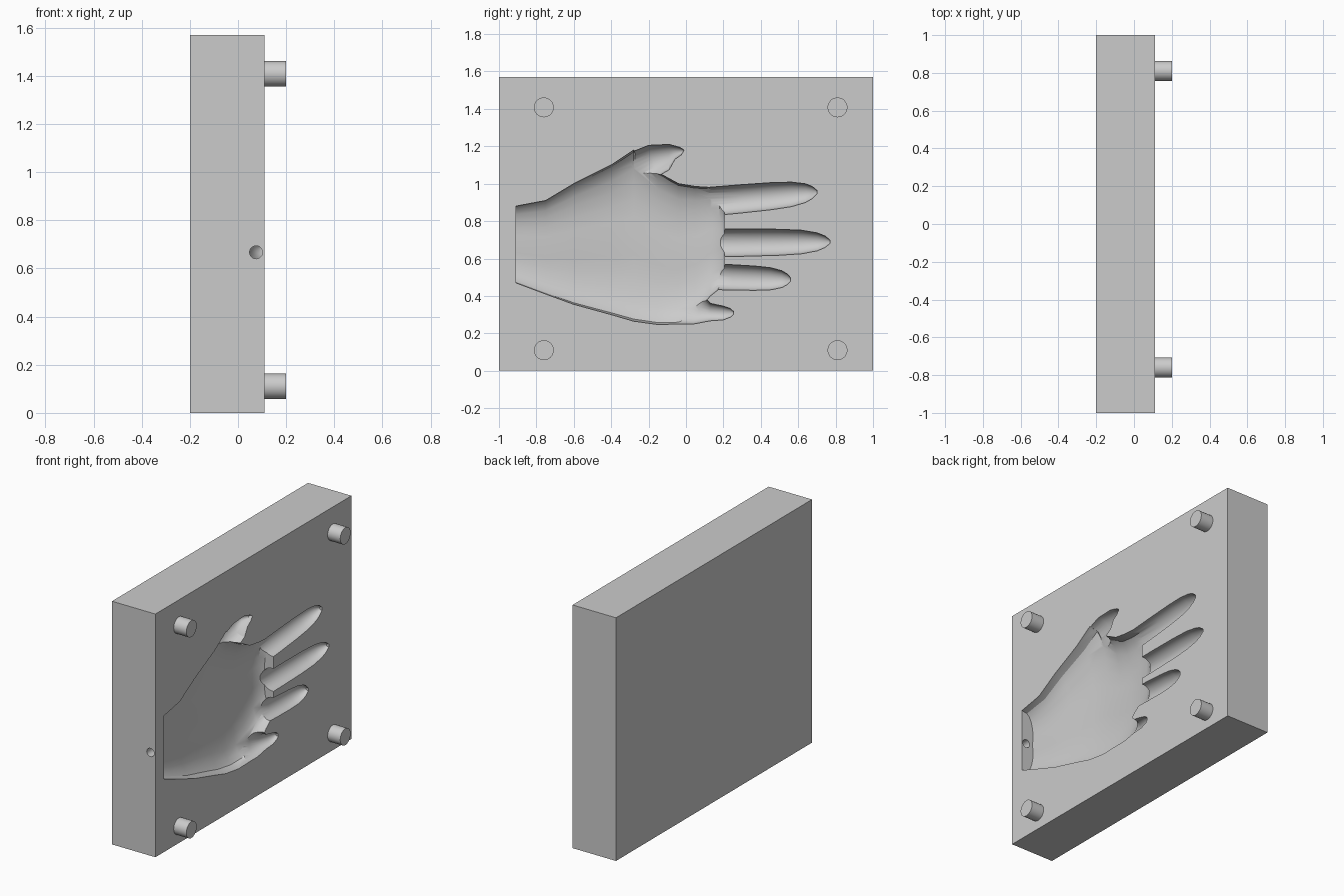
import bpy, bmesh, math
from mathutils import Vector

cube = bpy.data.objects.get("Cube")
if cube:
    bpy.data.objects.remove(cube)

FACE = 0.11      # x of the parting face
BACK = -0.2
HEIGHT = 1.57

grey = bpy.data.materials.new("plain_grey")
grey.use_nodes = True
grey.diffuse_color = (0.6, 0.6, 0.6, 1)
grey.node_tree.nodes["Principled BSDF"].inputs["Base Color"].default_value = (0.6, 0.6, 0.6, 1)


def add_object(name, bm):
    bmesh.ops.recalc_face_normals(bm, faces=bm.faces)
    mesh = bpy.data.meshes.new(name)
    bm.to_mesh(mesh)
    bm.free()
    mesh.materials.append(grey)
    obj = bpy.data.objects.new(name, mesh)
    bpy.context.collection.objects.link(obj)
    return obj


def activate(obj):
    bpy.ops.object.select_all(action='DESELECT')
    obj.select_set(True)
    bpy.context.view_layer.objects.active = obj


def cylinder(name, radius, start, end, sides=32):
    start, end = Vector(start), Vector(end)
    axis = end - start
    bm = bmesh.new()
    bmesh.ops.create_cone(bm, cap_ends=True, segments=sides, radius1=radius,
                          radius2=radius, depth=axis.length)
    bmesh.ops.rotate(bm, verts=bm.verts, matrix=axis.to_track_quat('Z', 'Y').to_matrix())
    bmesh.ops.translate(bm, verts=bm.verts, vec=(start + end) / 2)
    return add_object(name, bm)


def scoop(name, stations, power=1.0, hollow=0.0, steps=14):
    """Loft a half-round cutter through (low y, low z, high y, high z, depth)."""
    bm = bmesh.new()
    rings = []
    for y0, z0, y1, z1, depth in stations:
        low, high = Vector((0, y0, z0)), Vector((0, y1, z1))
        ring = [bm.verts.new((FACE + 0.05, y0, z0))]
        for i in range(steps + 1):
            a = math.pi * i / steps
            t = (1 - math.cos(a)) / 2
            bowl = max(math.sin(a), 0) ** power
            bowl *= 1 - hollow * math.exp(-((t - 0.5) / 0.15) ** 2)
            p = low.lerp(high, t)
            p.x = FACE - 0.008 - depth * bowl
            ring.append(bm.verts.new(p))
        ring.append(bm.verts.new((FACE + 0.05, y1, z1)))
        rings.append(ring)
    for a, b in zip(rings, rings[1:]):
        for i in range(len(a)):
            j = (i + 1) % len(a)
            bm.faces.new((a[i], a[j], b[j], b[i]))
    bm.faces.new(rings[0])
    bm.faces.new(rings[-1])
    bmesh.ops.triangulate(bm, faces=[f for f in bm.faces if len(f.verts) == 4])
    return add_object(name, bm)


def finger(name, base, tip, base_z, tip_z, base_half, depth):
    """Straight finger with a rounded, tapering end."""
    shape = ((0, 1), (0.35, 0.98), (0.6, 0.94), (0.78, 0.85),
             (0.9, 0.65), (0.96, 0.42), (1, 0.12))
    rows = []
    for t, w in shape:
        y, z = base + (tip - base) * t, base_z + (tip_z - base_z) * t
        rows.append((y, z - base_half * w, y, z + base_half * w, depth * w))
    return scoop(name, rows)


# Mould block
bm = bmesh.new()
bmesh.ops.create_cube(bm, size=1)
bmesh.ops.scale(bm, verts=bm.verts, vec=(FACE - BACK, 2, HEIGHT))
bmesh.ops.translate(bm, verts=bm.verts, vec=((FACE + BACK) / 2, 0, HEIGHT / 2))
block = add_object("mould_block", bm)

# Palm hollow: y, lower z, upper z, depth
palm = ((-0.91, 0.47, 0.88, 0.085), (-0.75, 0.41, 0.91, 0.095),
        (-0.6, 0.355, 1.0, 0.11), (-0.4, 0.30, 1.1, 0.13),
        (-0.28, 0.265, 1.18, 0.135), (-0.15, 0.247, 1.06, 0.13),
        (-0.04, 0.25, 1.0, 0.125), (0.05, 0.3, 0.985, 0.115),
        (0.13, 0.4, 0.98, 0.1), (0.18, 0.44, 0.97, 0.085), (0.205, 0.5, 0.88, 0.06))
cutters = [scoop("palm_cutter", [(y, a, y, b, d) for y, a, b, d in palm], 0.65, 0.1)]

# Thumb and little finger hollows
cutters.append(scoop("thumb_cutter", (
    (-0.27, 0.93, -0.3, 1.165, 0.1), (-0.15, 1.04, -0.2, 1.205, 0.085),
    (-0.09, 1.075, -0.09, 1.21, 0.07), (-0.06, 1.13, -0.035, 1.195, 0.045),
    (-0.025, 1.155, -0.01, 1.18, 0.015))))
cutters.append(scoop("little_finger_cutter", (
    (-0.1, 0.25, -0.06, 0.5, 0.08), (0.04, 0.25, 0.1, 0.395, 0.07),
    (0.13, 0.267, 0.13, 0.36, 0.05), (0.2, 0.272, 0.2, 0.345, 0.035),
    (0.24, 0.288, 0.235, 0.333, 0.02), (0.253, 0.302, 0.253, 0.318, 0.008))))

# Three long finger hollows
cutters.append(finger("index_cutter", 0.08, 0.70, 0.9, 0.955, 0.077, 0.075))
cutters.append(finger("middle_cutter", 0.08, 0.77, 0.682, 0.69, 0.074, 0.075))
cutters.append(finger("ring_cutter", 0.08, 0.56, 0.505, 0.488, 0.069, 0.065))

# Vent hole through the wrist wall
cutters.append(cylinder("vent_cutter", 0.027, (0.075, -1.05, 0.667), (0.075, -0.88, 0.667), 20))

for cutter in cutters:
    cutter.hide_render = True
    mod = block.modifiers.new(cutter.name, 'BOOLEAN')
    mod.operation = 'DIFFERENCE'
    mod.solver = 'EXACT'
    mod.object = cutter
    activate(block)
    bpy.ops.object.modifier_apply(modifier=mod.name)
for cutter in cutters:
    bpy.data.objects.remove(cutter)

activate(block)
bpy.ops.object.shade_smooth_by_angle(angle=math.radians(30))

# Alignment pegs at the four corners
for side, y in (("front", -0.76), ("back", 0.81)):
    for level, z in (("lower", 0.11), ("upper", 1.408)):
        peg = cylinder(f"{level}_{side}_peg", 0.053, (FACE - 0.01, y, z), (0.2, y, z))
        activate(peg)
        bpy.ops.object.shade_smooth_by_angle(angle=math.radians(30))
